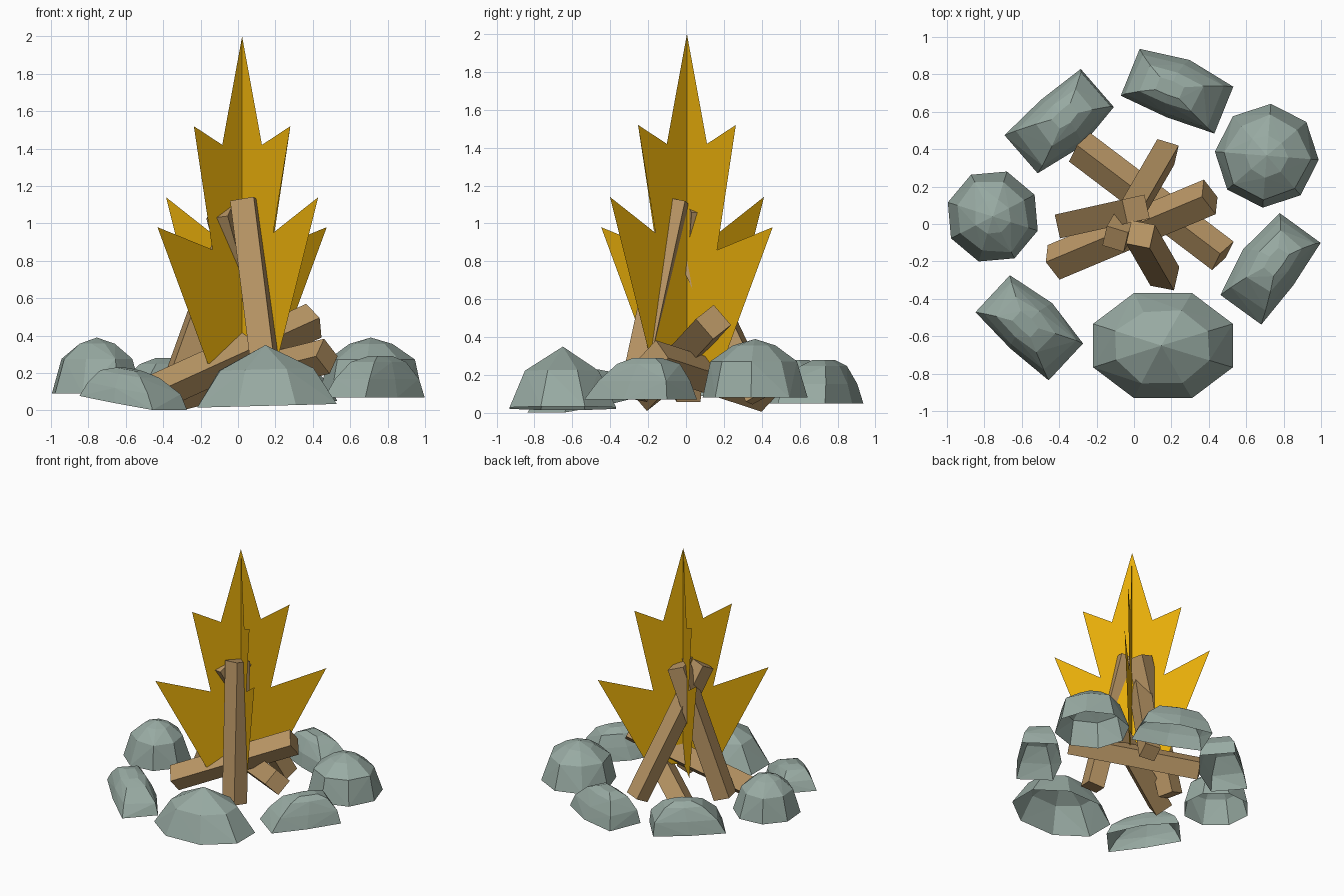
import bpy, bmesh, math, random
from mathutils import Vector, Matrix

random.seed(4)
default_cube = bpy.data.objects.get("Cube")
if default_cube:
    bpy.data.objects.remove(default_cube, do_unlink=True)


def make_material(name, color):
    material = bpy.data.materials.new(name)
    material.use_nodes = True
    rgba = (*color, 1)
    material.diffuse_color = rgba
    material.node_tree.nodes["Principled BSDF"].inputs["Base Color"].default_value = rgba
    return material


flame_yellow = make_material("flame yellow", (0.79, 0.415, 0.003))
wood_brown = make_material("wood brown", (0.485, 0.305, 0.13))
stone_grey = make_material("stone grey", (0.315, 0.405, 0.365))


def finish(bm, name, material):
    mesh = bpy.data.meshes.new(name)
    bm.to_mesh(mesh)
    bm.free()
    mesh.materials.append(material)
    obj = bpy.data.objects.new(name, mesh)
    bpy.context.collection.objects.link(obj)
    return obj


def make_flame(name, half_outline, angle):
    """Flat sheet: a fan of triangles from the foot centre, mirrored."""
    bm = bmesh.new()
    hub = bm.verts.new((0, 0, half_outline[-1][1]))
    tip = bm.verts.new((0, 0, half_outline[0][1]))
    for side in (1, -1):
        rim = [tip] + [bm.verts.new((side * u, 0, z)) for u, z in half_outline[1:]]
        for a, b in zip(rim, rim[1:]):
            bm.faces.new((hub, a, b) if side > 0 else (hub, b, a))
    obj = finish(bm, name, flame_yellow)
    obj.rotation_euler.z = math.radians(angle)
    obj.location = (0.022, 0.005, 0)


def make_log(name, start, end, roll, width):
    """Square beam between two points, rolled about its length."""
    start, end = Vector(start), Vector(end)
    along = end - start
    z_axis = along.normalized()
    x_axis = z_axis.cross(Vector((0, 0, 1))).normalized()
    y_axis = z_axis.cross(x_axis)
    frame = Matrix((x_axis, y_axis, z_axis)).transposed().to_4x4()
    bm = bmesh.new()
    bmesh.ops.create_cube(bm, size=1)
    bm.transform(Matrix.Diagonal((width, width, along.length, 1)))
    bm.transform(Matrix.Rotation(math.radians(roll), 4, "Z"))
    bm.transform(Matrix.Translation((start + end) / 2) @ frame)
    finish(bm, name, wood_brown)


def make_rock(name, outline, profile, center, half_size, angle, bottom, top, tilt=0, lean=0):
    """Faceted shell, open below: outline rings stacked by a (scale, height) profile."""
    bm = bmesh.new()
    for level, (scale, height) in enumerate(profile):
        for x, y in outline:
            wobble = 1 if level == 0 else random.uniform(0.93, 1.07)
            bm.verts.new((x * scale * half_size[0] * wobble + lean * height,
                          y * scale * half_size[1] * wobble,
                          height * (top - bottom)))
    bmesh.ops.remove_doubles(bm, verts=bm.verts[:], dist=0.01)
    bmesh.ops.convex_hull(bm, input=bm.verts[:])
    loose = [v for v in bm.verts if not v.link_faces]
    bmesh.ops.delete(bm, geom=loose, context="VERTS")
    bmesh.ops.recalc_face_normals(bm, faces=bm.faces[:])
    base = [f for f in bm.faces if f.normal.z < -0.9]
    bmesh.ops.delete(bm, geom=base, context="FACES")
    obj = finish(bm, name, stone_grey)
    obj.rotation_euler = (0, math.radians(tilt), math.radians(angle))
    obj.location = (*center, bottom)


def ring(sides):
    return [(math.cos(math.tau * (i + 0.5) / sides) * 1.05,
             math.sin(math.tau * (i + 0.5) / sides) * 1.05) for i in range(sides)]


# Crossed flame sheets
crown = [(0, 2), (0.15, 1.42), (0.365, 1.52)]
foot = [(0.26, 0.25)]
make_flame("wide_flame", crown + [(0.225, 0.86), (0.64, 0.98)] + foot, 45)
make_flame("tall_flame", crown + [(0.235, 0.95), (0.575, 1.14)] + foot, -45)

# Leaning logs
make_log("front_log", (0.165, -0.28, 0.08), (0.035, -0.055, 1.12), 48, 0.13)
make_log("back_log", (0.17, 0.385, 0.08), (-0.1, -0.08, 1.06), 15, 0.12)
make_log("left_log", (-0.35, 0, 0.08), (0.01, 0.08, 1.08), 0, 0.13)

# Low crossing logs
make_log("raised_log", (-0.43, -0.205, 0.1), (0.405, 0.145, 0.48), 35, 0.14)
make_log("low_log", (-0.29, 0.41, 0.1), (0.475, -0.17, 0.29), 45, 0.135)

# Oblong rocks, bulging on one long side
slab = [(1, 0.9), (0, 1.2), (-1, 0.9), (-1, -0.9), (0, -1), (1, -0.9)]
slab_profile = [(1, 0), (0.85, 0.45), (0.55, 0.86), (0.25, 1)]
slab_size = (0.27, 0.15)
for name, center, angle, bottom, top, tilt, lean in (
        ("right_rock", (0.73, -0.24), 54, 0.07, 0.29, 0, 0.05),
        ("back_rock", (0.23, 0.71), -22, 0.05, 0.28, 0, -0.04),
        ("back_left_rock", (-0.4, 0.55), 221, 0.05, 0.28, 0, -0.04),
        ("front_left_rock", (-0.56, -0.555), -43, 0.04, 0.215, 8, -0.05)):
    make_rock(name, slab, slab_profile, center, slab_size, angle, bottom, top, tilt, lean)

# Round rocks
round_profile = [(1, 0), (0.8, 0.62), (0.4, 0.89), (0, 1)]
make_rock("back_right_rock", ring(8), round_profile, (0.71, 0.365), (0.265, 0.265), 18, 0.08, 0.39)
make_rock("left_rock", ring(8), round_profile, (-0.755, 0.04), (0.24, 0.24), 5, 0.09, 0.39)

# Large front rock
peak_profile = [(1, 0), (0.68, 0.6), (0, 1)]
make_rock("large_front_rock", ring(8), peak_profile, (0.155, -0.65), (0.385, 0.29), 0, 0.025, 0.35, -1.5)
